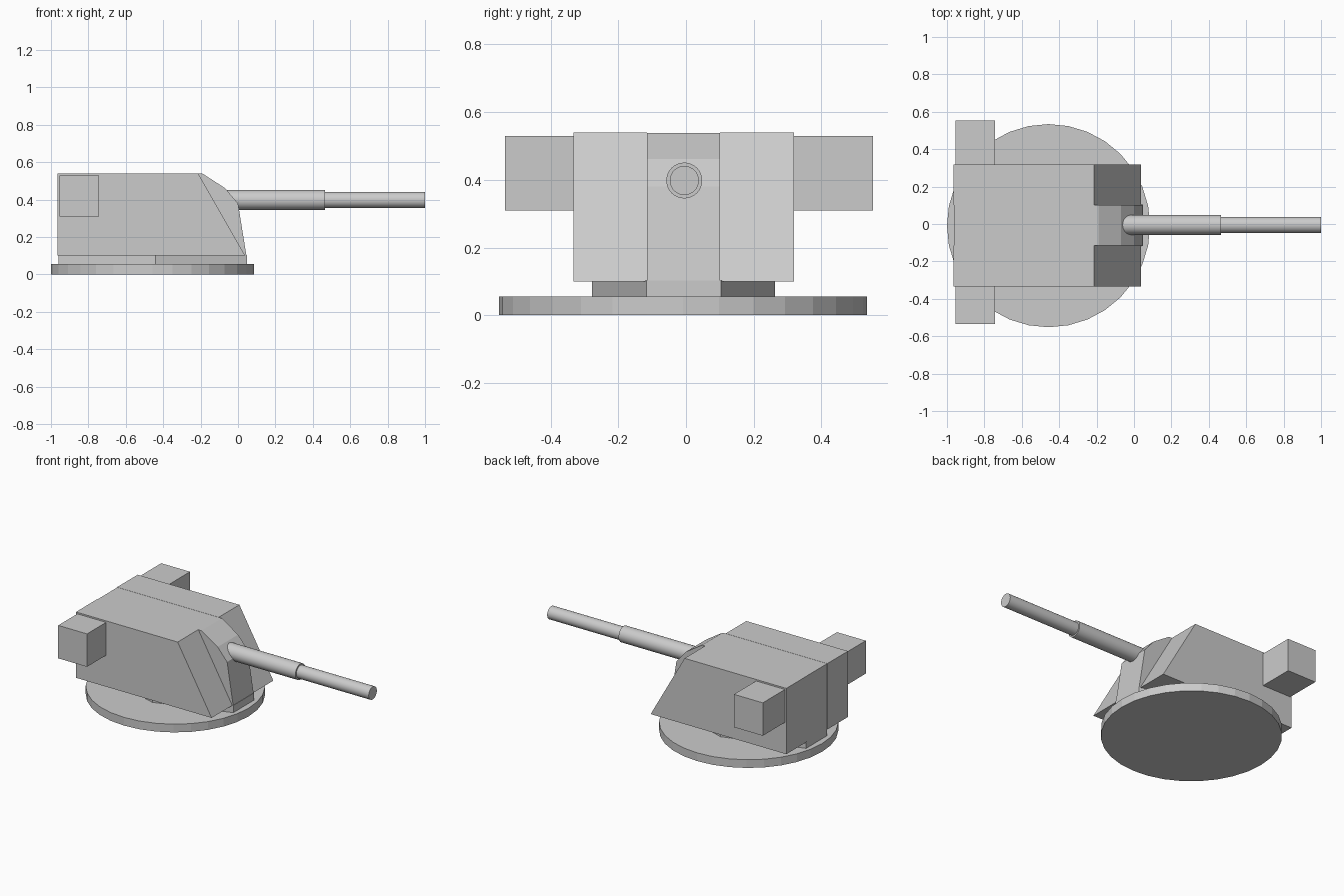
import bpy, bmesh, math
from mathutils import Matrix, Vector

if "Cube" in bpy.data.objects:
    bpy.data.objects.remove(bpy.data.objects["Cube"])

YC = -0.007  # centre line of the turret


def finish(bm, name):
    bmesh.ops.recalc_face_normals(bm, faces=bm.faces)
    me = bpy.data.meshes.new(name)
    bm.to_mesh(me)
    bm.free()
    ob = bpy.data.objects.new(name, me)
    bpy.context.collection.objects.link(ob)
    return ob


def extrude(name, pts, vec):
    bm = bmesh.new()
    face = bm.faces.new([bm.verts.new(p) for p in pts])
    r = bmesh.ops.extrude_face_region(bm, geom=[face])
    verts = [g for g in r["geom"] if isinstance(g, bmesh.types.BMVert)]
    bmesh.ops.translate(bm, verts=verts, vec=Vector(vec))
    if len([f for f in bm.faces]) == len(pts) + 1:  # keep the base closed
        base = [v for v in bm.verts if v not in verts]
        bm.faces.new(base)
    return finish(bm, name)


def side_profile(name, xz, y0, y1):
    return extrude(name, [(x, y0, z) for x, z in xz], (0, y1 - y0, 0))


def barrel(name, x0, x1, r):
    bm = bmesh.new()
    m = Matrix.Translation(((x0 + x1) / 2, -0.005, 0.398)) @ Matrix.Rotation(math.pi / 2, 4, 'Y')
    bmesh.ops.create_cone(bm, cap_ends=True, segments=32, radius1=r, radius2=r,
                          depth=x1 - x0, matrix=m)
    ob = finish(bm, name)
    for p in ob.data.polygons:
        p.use_smooth = len(p.vertices) == 4
    for e in ob.data.edges:  # sharp rims
        a, b = (ob.data.vertices[i].co for i in e.vertices)
        e.use_edge_sharp = abs(a.x - b.x) < 1e-4


# round base plate
bm = bmesh.new()
bmesh.ops.create_cone(bm, cap_ends=True, segments=32, radius1=0.543, radius2=0.543,
                      depth=0.055, matrix=Matrix.Translation((-0.457, -0.009, 0.0275)))
finish(bm, "base_plate")

# six-sided pedestal under the housing
plan = [(-0.96, -0.11), (-0.44, -0.27), (0.047, -0.11), (0.047, 0.11), (-0.44, 0.27), (-0.96, 0.11)]
extrude("pedestal", [(x, y + YC, 0.055) for x, y in plan], (0, 0, 0.048))

# armoured side housings and rear boxes
for s, side in ((-1, "right"), (1, "left")):
    side_profile(side + "_housing",
                 [(-0.965, 0.1), (0.038, 0.1), (-0.213, 0.54), (-0.965, 0.54)],
                 YC + s * 0.108, YC + s * 0.326)
    side_profile(side + "_rear_box",
                 [(-0.955, 0.31), (-0.742, 0.31), (-0.742, 0.53), (-0.955, 0.53)],
                 YC + s * 0.32, -0.535 if s < 0 else 0.553)

# central gun mantlet with faceted front
side_profile("mantlet",
             [(-0.963, 0.1), (0.045, 0.1), (0.0, 0.38), (-0.07, 0.462), (-0.19, 0.539), (-0.963, 0.539)],
             YC - 0.108, YC + 0.108)

# stepped gun barrel
barrel("barrel_sleeve", -0.13, 0.465, 0.053)
barrel("barrel_tube", 0.44, 1.0, 0.043)
